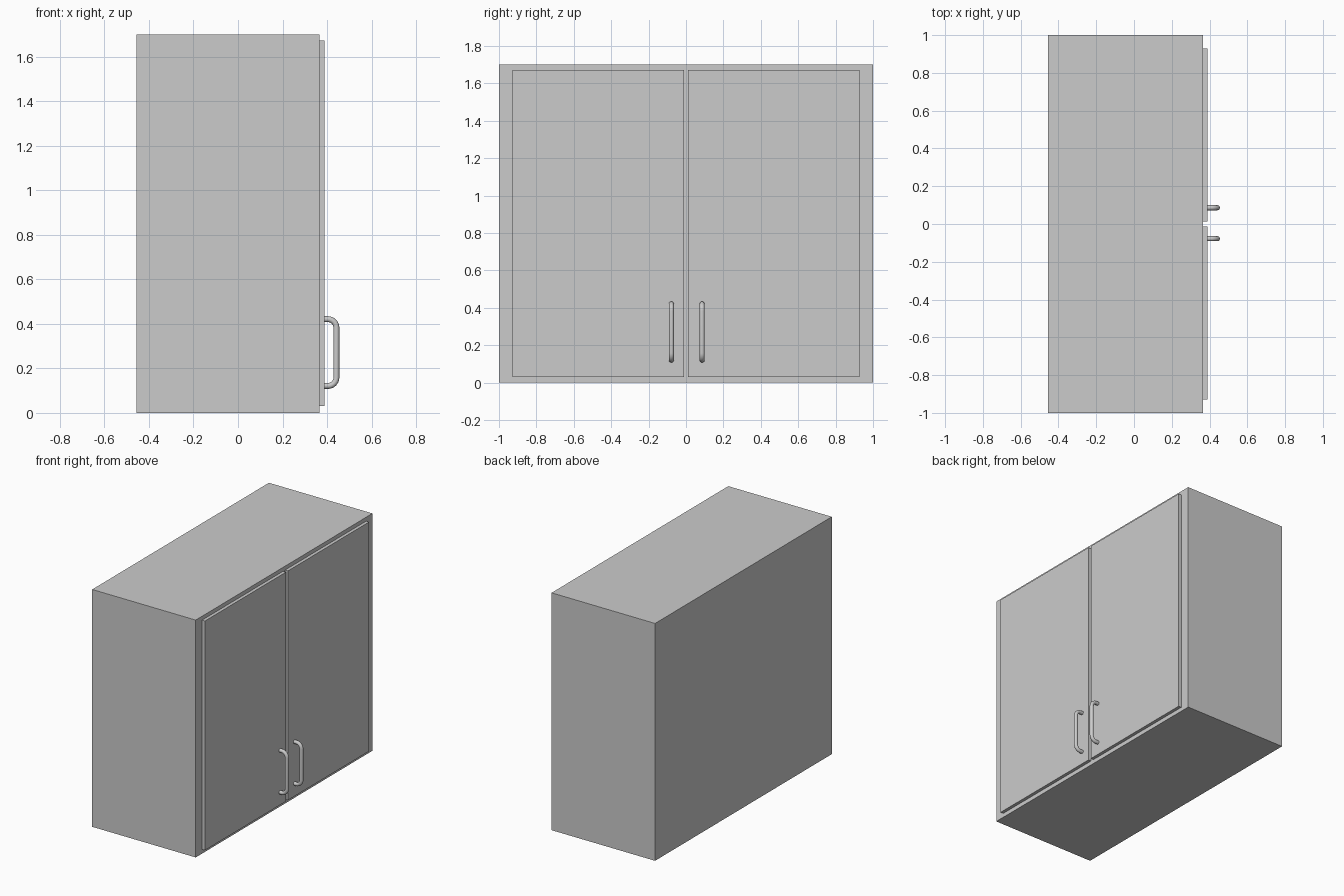
import bpy
import math

if "Cube" in bpy.data.objects:
    bpy.data.objects.remove(bpy.data.objects["Cube"])


def box(name, lo, hi):
    """Axis-aligned box between two corners."""
    size = [h - l for l, h in zip(lo, hi)]
    mid = [(l + h) / 2 for l, h in zip(lo, hi)]
    bpy.ops.mesh.primitive_cube_add(size=1, location=mid)
    ob = bpy.context.object
    ob.name = name
    ob.scale = size
    bpy.ops.object.transform_apply(location=False, rotation=False, scale=True)
    return ob


def handle(name, y, x0=0.385, x1=0.442, z0=0.121, z1=0.421, bend=0.038, radius=0.0133):
    """Round bar pull: two posts joined to a vertical grip by bends."""
    steps = 8
    path = [(x0, z0)]
    for zc, start in ((z0 + bend, -90), (z1 - bend, 0)):
        for i in range(steps + 1):
            a = math.radians(start + 90 * i / steps)
            path.append((x1 - bend + bend * math.cos(a), zc + bend * math.sin(a)))
    path.append((x0, z1))

    curve = bpy.data.curves.new(name, 'CURVE')
    curve.dimensions = '3D'
    curve.bevel_depth = radius
    curve.bevel_resolution = 4
    curve.use_fill_caps = True
    spline = curve.splines.new('POLY')
    spline.points.add(len(path) - 1)
    for p, (x, z) in zip(spline.points, path):
        p.co = (x, y, z, 1)
    ob = bpy.data.objects.new(name, curve)
    bpy.context.collection.objects.link(ob)

    # turn into a mesh with smooth sides
    bpy.ops.object.select_all(action='DESELECT')
    ob.select_set(True)
    bpy.context.view_layer.objects.active = ob
    bpy.ops.object.convert(target='MESH')
    bpy.ops.object.shade_smooth_by_angle(angle=math.radians(40))


# cabinet carcass
box("cabinet_body", (-0.455, -1, 0), (0.365, 1, 1.70))

# pair of overlay doors with a narrow gap between
box("door_left", (0.365, -0.928, 0.03), (0.388, -0.012, 1.672))
box("door_right", (0.365, 0.012, 0.03), (0.388, 0.928, 1.672))

# handles near the lower inner corners of the doors
handle("handle_left", -0.078)
handle("handle_right", 0.086)
